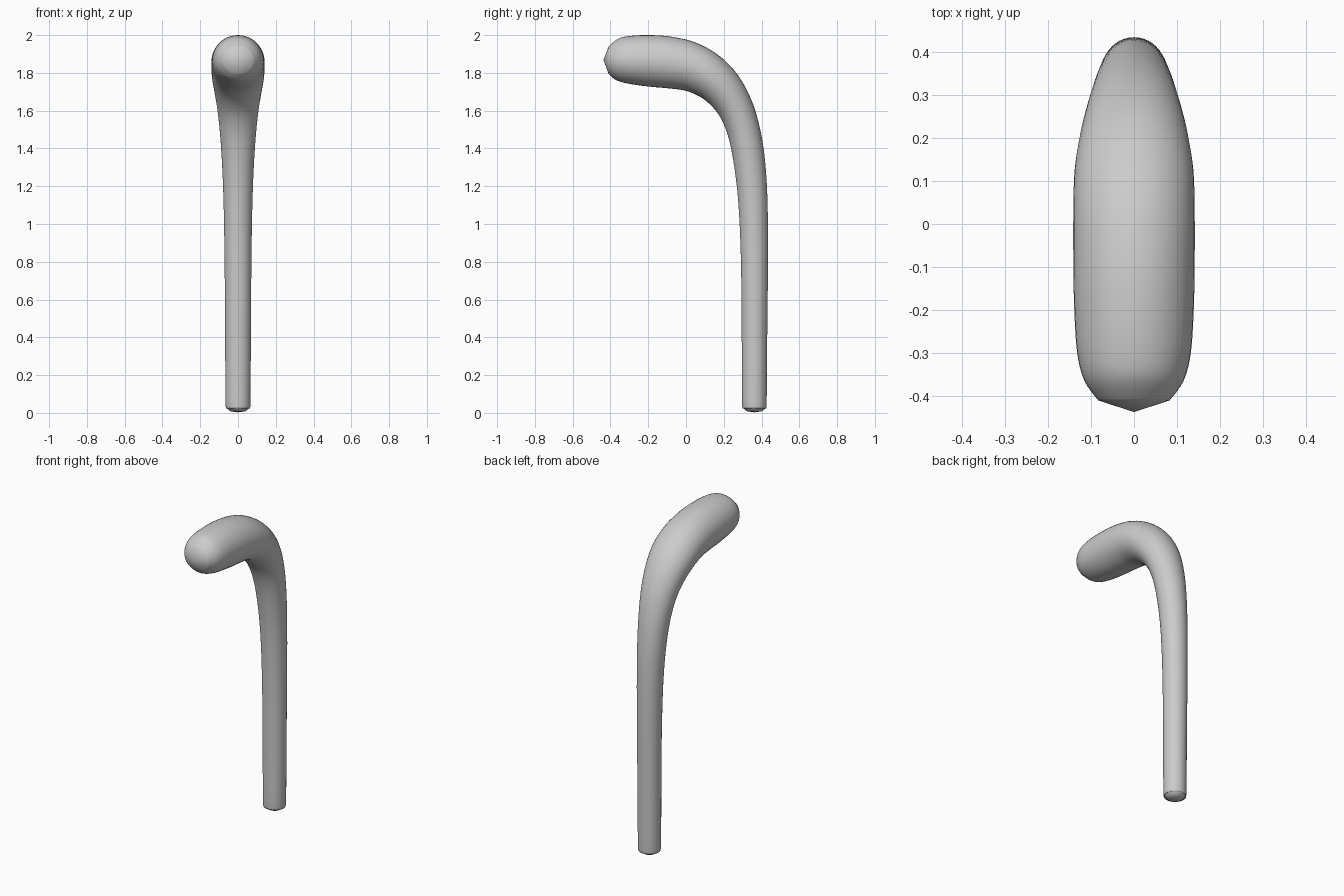
import bpy, bmesh, math
from mathutils import Vector

if "Cube" in bpy.data.objects:
    bpy.data.objects.remove(bpy.data.objects["Cube"])

SIDES, STEPS = 40, 5

# Sections along the stick: outer edge y, z; inner edge y, z; half width in x
sections = [
    (-.41, 1.94, -.41, 1.795, .083),
    (-.36, 1.98, -.37, 1.762, .115),
    (-.30, 1.995, -.30, 1.742, .132),
    (-.20, 2.0, -.19, 1.727, .139),
    (-.08, 1.992, -.09, 1.718, .141),
    (.05, 1.961, .00, 1.705, .141),
    (.17, 1.895, .08, 1.67, .138),
    (.27, 1.795, .143, 1.617, .125),
    (.345, 1.66, .19, 1.55, .109),
    (.393, 1.50, .227, 1.45, .095),
    (.42, 1.32, .256, 1.30, .084),
    (.432, 1.10, .278, 1.10, .076),
    (.434, .80, .291, .80, .071),
    (.430, .40, .295, .40, .068),
    (.427, .06, .297, .06, .066),
    (.420, .025, .304, .025, .058),
    (.400, .008, .325, .008, .038),
]


def catmull(a, b, c, d, t):
    return [0.5 * (2 * q + (r - p) * t + (2 * p - 5 * q + 4 * r - s) * t * t
                   + (3 * q - p - 3 * r + s) * t ** 3)
            for p, q, r, s in zip(a, b, c, d)]


# Smooth the sections into many rings
rings = []
n = len(sections)
for i in range(n - 1):
    a, b = sections[max(i - 1, 0)], sections[i]
    c, d = sections[i + 1], sections[min(i + 2, n - 1)]
    rings += [catmull(a, b, c, d, k / STEPS) for k in range(STEPS)]
rings.append(sections[-1])

# Skin the rings
bm = bmesh.new()
loops = []
for oy, oz, iy, iz, w in rings:
    mid = Vector((0, (oy + iy) / 2, (oz + iz) / 2))
    half = Vector((0, (oy - iy) / 2, (oz - iz) / 2))
    loops.append([bm.verts.new(mid + half * math.cos(t) + Vector((w * math.sin(t), 0, 0)))
                  for t in (2 * math.pi * k / SIDES for k in range(SIDES))])
for la, lb in zip(loops, loops[1:]):
    for k in range(SIDES):
        m = (k + 1) % SIDES
        bm.faces.new((la[k], la[m], lb[m], lb[k]))

# Close the handle tip and the foot
for loop, pole in ((loops[0], (0, -.437, 1.868)), (loops[-1], (0, .362, .003))):
    p = bm.verts.new(pole)
    for k in range(SIDES):
        bm.faces.new((loop[k], loop[(k + 1) % SIDES], p))
bmesh.ops.recalc_face_normals(bm, faces=bm.faces)

mesh = bpy.data.meshes.new("walking_stick")
bm.to_mesh(mesh)
bm.free()
mesh.shade_smooth()
stick = bpy.data.objects.new("walking_stick", mesh)
bpy.context.collection.objects.link(stick)
